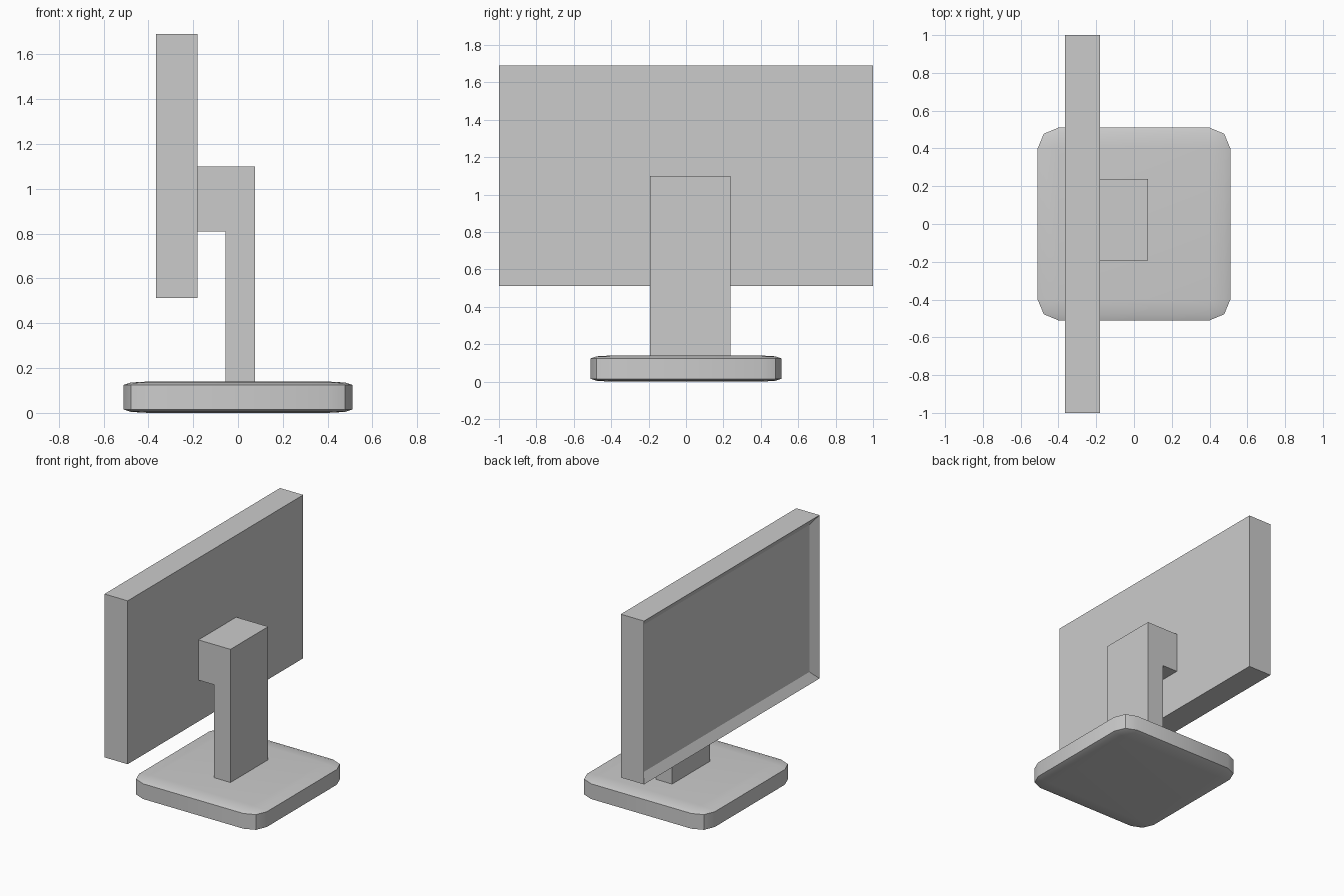
import bpy, bmesh
from mathutils import Vector

if "Cube" in bpy.data.objects:
    bpy.data.objects.remove(bpy.data.objects["Cube"])

grey = bpy.data.materials.new("plain grey")
grey.diffuse_color = (0.6, 0.6, 0.6, 1)
grey.use_nodes = True
grey.node_tree.nodes["Principled BSDF"].inputs["Base Color"].default_value = grey.diffuse_color


def finish(name, bm):
    bmesh.ops.recalc_face_normals(bm, faces=bm.faces)
    me = bpy.data.meshes.new(name)
    bm.to_mesh(me)
    bm.free()
    me.materials.append(grey)
    ob = bpy.data.objects.new(name, me)
    bpy.context.collection.objects.link(ob)
    return ob


def box(lo, hi):
    bm = bmesh.new()
    bmesh.ops.create_cube(bm, size=1)
    for v in bm.verts:
        v.co = Vector([l + (c + 0.5) * (h - l) for c, l, h in zip(v.co, lo, hi)])
    return bm


# Base: bevelled cube flattened into a slab
bm = box((-0.51, -0.51, -0.51), (0.51, 0.51, 0.51))
bmesh.ops.bevel(bm, geom=bm.edges[:], offset=0.11, segments=2, profile=0.5, affect='EDGES')
for v in bm.verts:
    v.co.z = (v.co.z + 0.51) * 0.14 / 1.02
base = finish("base", bm)
bpy.context.view_layer.objects.active = base
base.select_set(True)
bpy.ops.object.shade_smooth_by_angle(angle=0.5236)

# Stand: hooked profile extruded across y
profile = [(-0.055, 0.138), (0.075, 0.138), (0.075, 1.10), (-0.18, 1.10), (-0.18, 0.81), (-0.055, 0.81)]
bm = bmesh.new()
face = bm.faces.new([bm.verts.new((x, -0.193, z)) for x, z in profile])
ext = bmesh.ops.extrude_face_region(bm, geom=[face])
bmesh.ops.translate(bm, vec=(0, 0.43, 0),
                    verts=[g for g in ext["geom"] if isinstance(g, bmesh.types.BMVert)])
finish("stand", bm)

# Monitor: slab with a recessed screen on its -x side
bm = box((-0.365, -1, 0.512), (-0.18, 1, 1.69))
bm.normal_update()
front = [f for f in bm.faces if f.normal.x < -0.9]
bmesh.ops.inset_region(bm, faces=front, thickness=0.083)
bmesh.ops.translate(bm, vec=(0.04, 0, 0), verts=front[0].verts[:])
finish("monitor", bm)
